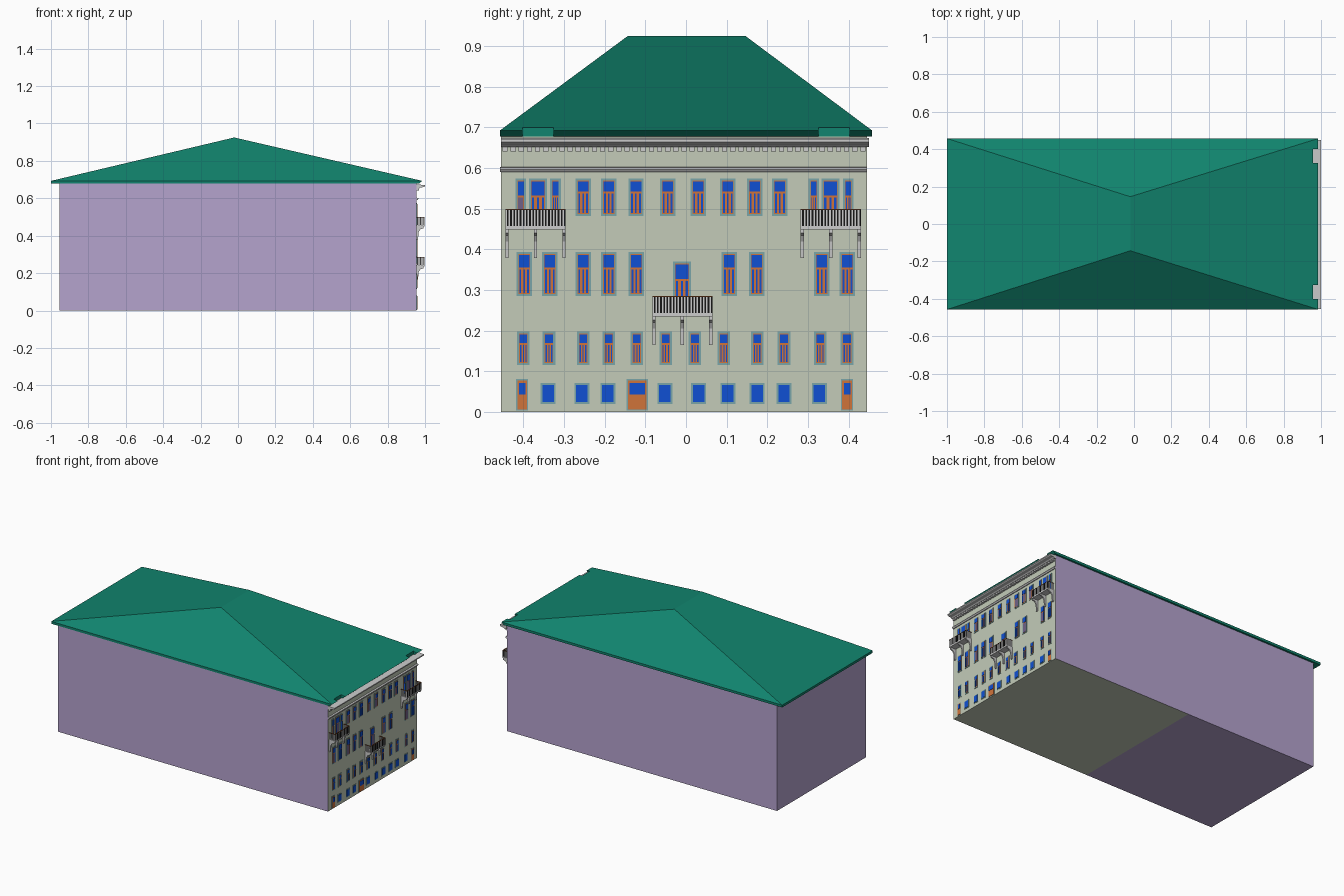
import bpy
import bmesh

default_cube = bpy.data.objects.get("Cube")
if default_cube:
    bpy.data.objects.remove(default_cube, do_unlink=True)


def srgb(red, green, blue):
    convert = lambda c: ((c / 255 + 0.055) / 1.055) ** 2.4
    return (convert(red), convert(green), convert(blue), 1.0)


PALETTE = {
    "wall_lilac": srgb(181, 163, 206),
    "facade_sage": srgb(195, 203, 185),
    "roof_green": srgb(17, 132, 110),
    "glass_blue": srgb(16, 80, 212),
    "frame_orange": srgb(208, 115, 58),
    "surround_teal": srgb(122, 165, 168),
    "trim_grey": srgb(204, 204, 204),
    "railing_black": srgb(22, 22, 22),
    "rail_brown": srgb(110, 60, 30),
}
NAMES = list(PALETTE)
MATERIALS = []
for name, colour in PALETTE.items():
    material = bpy.data.materials.new(name)
    material.use_nodes = True
    material.diffuse_color = colour
    material.node_tree.nodes["Principled BSDF"].inputs["Base Color"].default_value = colour
    MATERIALS.append(material)

LILAC, SAGE, ROOF, BLUE, ORANGE, TEAL, GREY, BLACK, BROWN = range(len(NAMES))
FACE = 0.955                     # x of the street facade
SOUTH, NORTH = -0.455, 0.445     # y of the long walls
EAVE = 0.693


def finish(bm, name):
    """Turn a bmesh into a named object holding only the materials it uses."""
    bmesh.ops.recalc_face_normals(bm, faces=bm.faces)
    used = sorted({face.material_index for face in bm.faces})
    for face in bm.faces:
        face.material_index = used.index(face.material_index)
    mesh = bpy.data.meshes.new(name)
    bm.to_mesh(mesh)
    bm.free()
    for index in used:
        mesh.materials.append(MATERIALS[index])
    obj = bpy.data.objects.new(name, mesh)
    bpy.context.collection.objects.link(obj)
    return obj


def extrude(bm, profile, y0, y1, mat):
    """Sweep an (x, z) profile along y."""
    near = [bm.verts.new((x, y0, z)) for x, z in profile]
    far = [bm.verts.new((x, y1, z)) for x, z in profile]
    count = len(profile)
    faces = [bm.faces.new(near), bm.faces.new(far[::-1])]
    for i in range(count):
        j = (i + 1) % count
        faces.append(bm.faces.new((near[i], far[i], far[j], near[j])))
    for face in faces:
        face.material_index = mat
    return faces


def box(bm, x0, x1, y0, y1, z0, z1, mat):
    return extrude(bm, [(x0, z0), (x1, z0), (x1, z1), (x0, z1)], y0, y1, mat)


def plate(bm, y, width, z0, z1, depth, mat):
    """Thin plate lying on the facade."""
    box(bm, FACE, FACE + depth, y - width / 2, y + width / 2, z0, z1, mat)


# Main block, with the underside split into two colours
bm = bmesh.new()
box(bm, -FACE, FACE, SOUTH, NORTH, 0, 0.682, LILAC)
bmesh.ops.bisect_plane(bm, geom=bm.verts[:] + bm.edges[:] + bm.faces[:],
                       plane_co=(-0.03, 0, 0), plane_no=(1, 0, 0))
bm.normal_update()
bmesh.ops.recalc_face_normals(bm, faces=bm.faces)
for face in bm.faces:
    under = face.normal.z < -0.9 and face.calc_center_median().x > -0.03
    if face.normal.x > 0.9 or under:
        face.material_index = SAGE
finish(bm, "building_walls")

# Hipped roof with two notches in the street eave
TIP, HALF, RIDGE_X, RIDGE_Z = 0.985, 0.457, -0.02, 0.925
NOTCH, NOTCH_A, NOTCH_B = 0.958, 0.326, 0.402


def slope_z(x):
    return EAVE + (RIDGE_Z - EAVE) * (TIP - x) / (TIP - RIDGE_X)


street = [(TIP, -HALF)]
for a, b in ((-NOTCH_B, -NOTCH_A), (NOTCH_A, NOTCH_B)):
    street += [(TIP, a), (NOTCH, a), (NOTCH, b), (TIP, b)]
street.append((TIP, HALF))
bm = bmesh.new()
upper = [bm.verts.new((x, y, slope_z(x))) for x, y in street]
lower = [bm.verts.new((x - 0.018 if x == TIP else x, y, 0.678)) for x, y in street]
for x, y in ((-1, HALF), (-1, -HALF)):
    upper.append(bm.verts.new((x, y, EAVE)))
    lower.append(bm.verts.new((x, y, 0.678)))
ridge_s = bm.verts.new((RIDGE_X, -0.143, RIDGE_Z))
ridge_n = bm.verts.new((RIDGE_X, 0.146, RIDGE_Z))
bm.faces.new(upper[:-2] + [ridge_n, ridge_s])
bm.faces.new((upper[-3], upper[-2], ridge_n))
bm.faces.new((upper[-2], upper[-1], ridge_s, ridge_n))
bm.faces.new((upper[-1], upper[0], ridge_s))
bm.faces.new(lower[::-1])
for i in range(len(upper)):
    j = (i + 1) % len(upper)
    bm.faces.new((lower[i], lower[j], upper[j], upper[i]))
for face in bm.faces:
    face.material_index = ROOF
finish(bm, "hipped_roof")

# Cornice, dentils and string course
bm = bmesh.new()
extrude(bm, [(FACE, 0.652), (0.968, 0.652), (0.975, 0.657), (0.994, 0.66),
             (1, 0.664), (1, 0.671), (FACE, 0.674)], SOUTH, NORTH + 0.005, GREY)
finish(bm, "cornice")
bm = bmesh.new()
DENTILS = 45
pitch = (NORTH - SOUTH) / DENTILS
for i in range(DENTILS):
    y = SOUTH + pitch * (i + 0.5)
    box(bm, FACE, 0.967, y - pitch * 0.32, y + pitch * 0.32, 0.641, 0.653, GREY)
finish(bm, "cornice_dentils")
bm = bmesh.new()
extrude(bm, [(FACE, 0.59), (0.96, 0.59), (0.965, 0.597), (0.965, 0.601), (FACE, 0.603)],
        SOUTH - 0.002, NORTH, GREY)
finish(bm, "string_course")


def casement(bm, y, width, z0, z1):
    """Tall window: surround, orange frame, top light and two lower lights."""
    rim = 0.005
    height = z1 - z0
    plate(bm, y, width, z0, z1, 0.002, TEAL)
    plate(bm, y, width - 2 * rim, z0 + rim, z1 - rim, 0.0035, ORANGE)
    inner = width - 3 * rim
    split = z0 + height * 0.62
    plate(bm, y, inner + rim * 0.6, split + rim / 2, z1 - 1.5 * rim, 0.005, BLUE)
    # side lights and a central gap between the two orange stiles
    for side in (-1, 0, 1):
        plate(bm, y + side * inner * 0.42, inner * (0.2 if side else 0.16),
              z0 + 1.5 * rim, split - rim / 2, 0.005, BLUE)


def window_row(name, centres, width, z0, z1):
    bm = bmesh.new()
    for y in centres:
        casement(bm, y, width, z0, z1)
    finish(bm, name)


window_row("top_floor_windows",
           (-0.253, -0.19, -0.123, -0.045, 0.03, 0.103, 0.169, 0.231), 0.038, 0.482, 0.575)
window_row("second_floor_windows",
           (-0.398, -0.335, -0.253, -0.19, -0.122, 0.106, 0.174, 0.334, 0.397),
           0.038, 0.285, 0.394)
window_row("first_floor_windows",
           (-0.4, -0.337, -0.253, -0.19, -0.121, -0.05, 0.022, 0.093, 0.175, 0.241, 0.33, 0.396),
           0.031, 0.116, 0.198)
window_row("balcony_side_lights", (-0.406, -0.321, 0.314, 0.399), 0.026, 0.458, 0.575)
window_row("upper_balcony_doors", (-0.364, 0.355), 0.044, 0.458, 0.575)
window_row("middle_balcony_door", (-0.01,), 0.044, 0.25, 0.37)

# Street level windows
bm = bmesh.new()
for y in (-0.339, -0.256, -0.192, -0.052, 0.031, 0.103, 0.175, 0.241, 0.328):
    plate(bm, y, 0.037, 0.02, 0.071, 0.002, TEAL)
    plate(bm, y, 0.028, 0.025, 0.066, 0.004, BLUE)
finish(bm, "street_windows")

# Street doors with a glazed top
bm = bmesh.new()
for y, width in ((-0.403, 0.03), (-0.12, 0.052), (0.396, 0.03)):
    plate(bm, y, width, 0.004, 0.081, 0.002, TEAL)
    plate(bm, y, width - 0.006, 0.006, 0.077, 0.004, ORANGE)
    plate(bm, y, width - 0.014, 0.043, 0.072, 0.006, BLUE)
finish(bm, "street_doors")


def balcony(label, y, floor):
    """Slab on three brackets, with a barred front and open sides."""
    half, front, top = 0.074, 0.997, floor + 0.043
    bm = bmesh.new()
    box(bm, FACE, front, y - half, y + half, floor - 0.008, floor, GREY)
    finish(bm, label + "_balcony_slab")

    bm = bmesh.new()
    base = floor - 0.008
    for side in (-1, 0, 1):
        c = y + side * (half - 0.004)
        extrude(bm, [(FACE, base - 0.07), (0.962, base - 0.07), (0.966, base - 0.03),
                     (0.975, base - 0.015), (0.992, base - 0.009), (0.992, base),
                     (FACE, base)], c - 0.004, c + 0.004, GREY)
    finish(bm, label + "_balcony_brackets")

    bm = bmesh.new()
    bars = 38
    step = 2 * half / bars
    for i in range(bars):
        start = y - half + i * step
        dark = i % 2
        box(bm, front - 0.004, front - (0 if dark else 0.001), start, start + step,
            floor, top - 0.003, BLACK if dark else GREY)
    for side in (-1, 1):
        c = y + side * (half - 0.002)
        for k in range(5):
            x = FACE + 0.003 + k * 0.008
            box(bm, x, x + 0.004, c - 0.002, c + 0.002, floor, top - 0.003, GREY)
        box(bm, FACE, front, c - 0.002, c + 0.002, top - 0.003, top, BROWN)
    box(bm, front - 0.005, front, y - half, y + half, top - 0.003, top, BROWN)
    finish(bm, label + "_balcony_railing")


balcony("right_upper", -0.37, 0.457)
balcony("left_upper", 0.356, 0.457)
balcony("middle", -0.009, 0.243)
